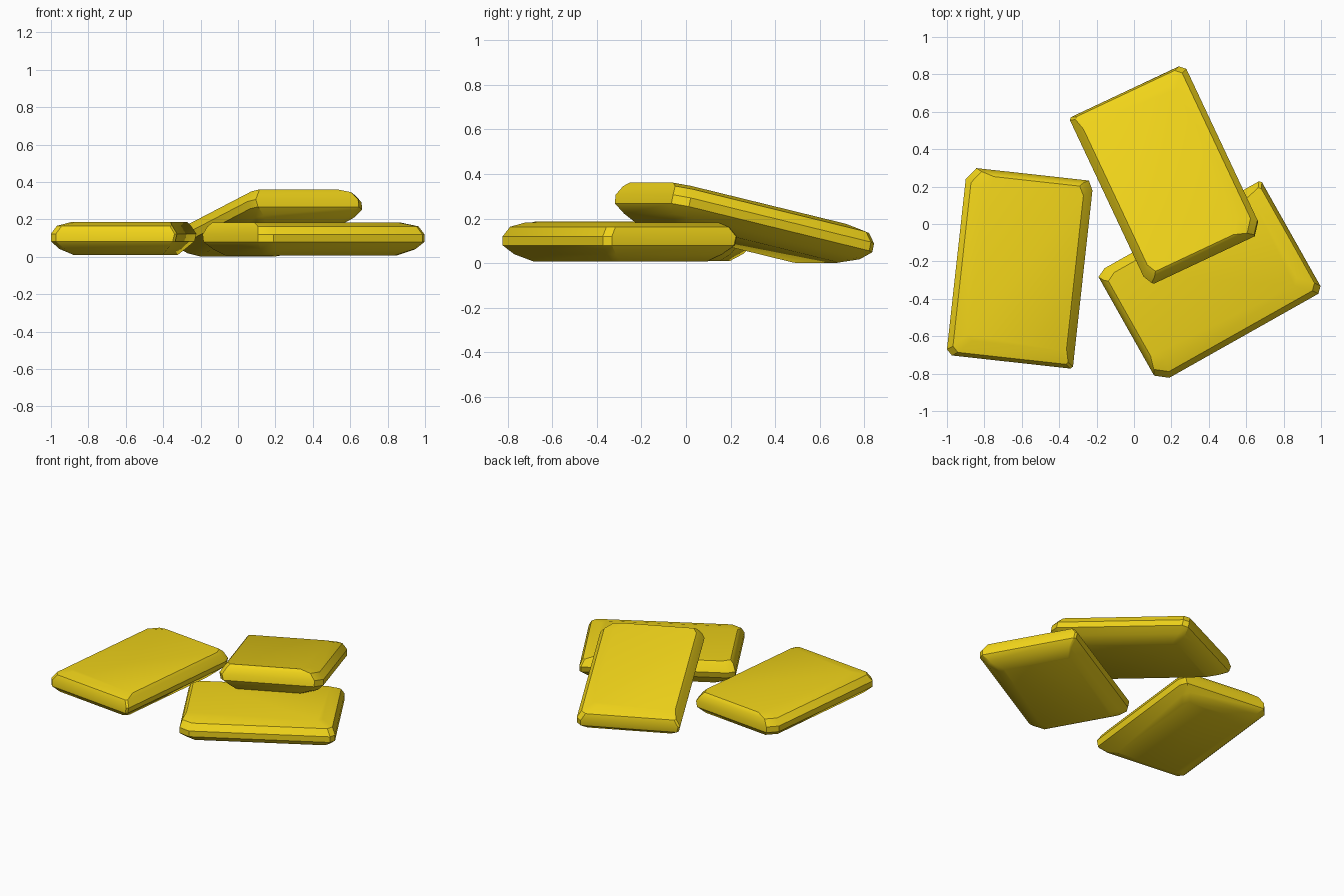
import bpy, bmesh
from math import radians

if "Cube" in bpy.data.objects:
    bpy.data.objects.remove(bpy.data.objects["Cube"])

gold = bpy.data.materials.new("gold")
gold.diffuse_color = (0.88, 0.66, 0.01, 1)
gold.use_nodes = True
gold.node_tree.nodes["Principled BSDF"].inputs["Base Color"].default_value = gold.diffuse_color

HX, HY = 0.34, 0.505
# Bar levels: z, inset on -x, +x, -y, +y sides
LEVELS = [
    (-0.088, 0.11, 0.09, 0.11, 0.09),
    (-0.055, 0.04, 0.055, 0.035, 0.035),
    (-0.015, 0.0, 0.01, 0.0, 0.0),
    (0.025, 0.0, 0.0, 0.0, 0.0),
    (0.068, 0.03, 0.028, 0.02, 0.015),
    (0.088, 0.10, 0.045, 0.09, 0.035),
]
# Corner cuts, counter-clockwise from (-x, -y): along x, along y
CUTS = [(0.03, 0.03), (0.012, 0.012), (0.025, 0.05), (0.05, 0.065)]


def outline(l, r, f, b):
    x0, x1, y0, y1 = -HX + l, HX - r, -HY + f, HY - b
    (ax, ay), (bx, by), (cx, cy), (dx, dy) = CUTS
    return [(x0 + ax, y0), (x1 - bx, y0), (x1, y0 + by), (x1, y1 - cy),
            (x1 - cx, y1), (x0 + dx, y1), (x0, y1 - dy), (x0, y0 + ay)]


def bar_mesh():
    bm = bmesh.new()
    rings = [[bm.verts.new((x, y, z)) for x, y in outline(*ins)]
             for z, *ins in LEVELS]
    for lo, hi in zip(rings, rings[1:]):
        for i in range(8):
            j = (i + 1) % 8
            bm.faces.new((lo[i], lo[j], hi[j], hi[i]))
    bm.faces.new(rings[-1])
    bm.faces.new(rings[0][::-1])
    bmesh.ops.recalc_face_normals(bm, faces=bm.faces)
    me = bpy.data.meshes.new("gold_bar")
    bm.to_mesh(me)
    bm.free()
    me.materials.append(gold)
    return me


def add_bar(name, loc, turn, tilt=0):
    ob = bpy.data.objects.new(name, bar_mesh())
    bpy.context.collection.objects.link(ob)
    ob.location = loc
    ob.rotation_euler = (radians(tilt), 0, radians(turn))
    bpy.ops.object.select_all(action='DESELECT')
    ob.select_set(True)
    bpy.context.view_layer.objects.active = ob
    bpy.ops.object.shade_smooth_by_angle(angle=radians(32))


# Two bars lying flat, a third leaning on the right one
add_bar("left_bar", (-0.61, -0.235, 0.098), -6.3)
add_bar("right_bar", (0.405, -0.31, 0.095), 119.4)
add_bar("leaning_bar", (0.172, 0.26, 0.173), 205.2, 12.5)
